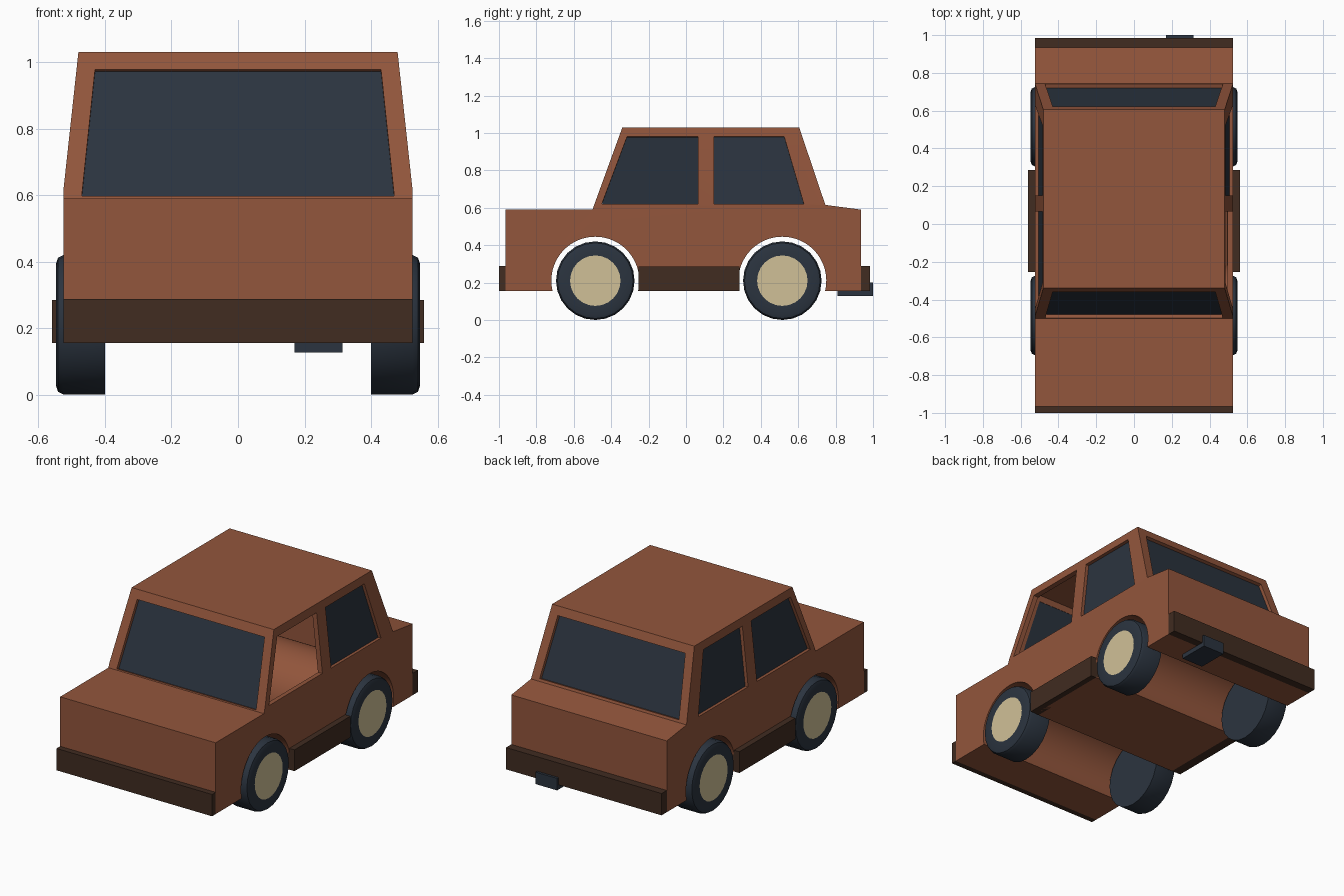
import bpy, bmesh, math
from mathutils import Vector

if "Cube" in bpy.data.objects:
    bpy.data.objects.remove(bpy.data.objects["Cube"])


def material(name, rgb):
    m = bpy.data.materials.new(name)
    m.use_nodes = True
    m.diffuse_color = (*rgb, 1)
    bsdf = m.node_tree.nodes["Principled BSDF"]
    bsdf.inputs["Base Color"].default_value = (*rgb, 1)
    bsdf.inputs["Roughness"].default_value = 0.8
    return m


PAINT = material("rust_brown_paint", (0.29, 0.092, 0.045))
TRIM = material("dark_brown_trim", (0.052, 0.025, 0.015))
DARK = material("blue_black", (0.024, 0.034, 0.05))
HUB = material("beige_hub", (0.63, 0.53, 0.31))


def finish(bm, name, *mats):
    bmesh.ops.recalc_face_normals(bm, faces=bm.faces)
    mesh = bpy.data.meshes.new(name)
    bm.to_mesh(mesh)
    bm.free()
    for m in mats:
        mesh.materials.append(m)
    ob = bpy.data.objects.new(name, mesh)
    bpy.context.collection.objects.link(ob)
    return ob


def activate(ob):
    bpy.ops.object.select_all(action="DESELECT")
    ob.select_set(True)
    bpy.context.view_layer.objects.active = ob


def smooth(ob, angle):
    activate(ob)
    bpy.ops.object.shade_smooth_by_angle(angle=math.radians(angle))


def box(name, lo, hi, mat):
    bm = bmesh.new()
    bmesh.ops.create_cube(bm, size=1)
    for v in bm.verts:
        v.co = [a + (b - a) * (c + 0.5) for a, b, c in zip(lo, hi, v.co)]
    return finish(bm, name, mat)


def ngon(bm, pts):
    bm.faces.new([bm.verts.new(p) for p in pts])


def grid(bm, rows, holes=()):
    """Quads between rows of points; returns the quads left open as holes."""
    openings = []
    for r, (low, high) in enumerate(zip(rows, rows[1:])):
        for c in range(len(low) - 1):
            quad = [low[c], low[c + 1], high[c + 1], high[c]]
            if (r, c) in holes:
                openings.append(quad)
            else:
                ngon(bm, quad)
    return openings


def pane(name, quad, near, far):
    """Thin plate between two offsets along the outward normal of a quad."""
    pts = [Vector(p) for p in quad]
    n = (pts[2] - pts[0]).cross(pts[3] - pts[1]).normalized()
    if n.dot(sum(pts, Vector()) / 4 - Vector((0, 0.12, 0.75))) < 0:
        n.negate()
    a = [p + n * near for p in pts]
    b = [p + n * far for p in pts]
    bm = bmesh.new()
    ngon(bm, a)
    ngon(bm, b)
    grid(bm, [a + a[:1], b + b[:1]])
    bmesh.ops.remove_doubles(bm, verts=bm.verts, dist=0.0005)
    finish(bm, name, DARK)


HALF, FLOOR, AXLE_Z, ARCH = 0.525, 0.155, 0.21, 0.235
AXLES = {"front": -0.485, "rear": 0.515}


# Cabin slopes: half width and the front and rear edges by height
def cabin_x(z):
    return HALF - .045 * max(0, z - .615) / .415


def front_edge(z):
    return -.5 + .16 * (z - .59) / .44


def rear_edge(z):
    return .745 - .14 * (z - .615) / .415


FRONT_Z, REAR_Z = [.59, .62, .98, 1.03], [.615, .63, .98, 1.03]
LOW_COLS, HIGH_COLS = [-.45, .065, .15, .63], [-.315, .065, .15, .525]


def side_rows(s):
    rows = []
    for zf, zr, cols in zip(FRONT_Z, REAR_Z, (LOW_COLS, LOW_COLS, HIGH_COLS, HIGH_COLS)):
        line = [(front_edge(zf), zf)]
        for y in cols:
            belt = .59 + .02 * (y + .5)
            line.append((y, belt if zf == FRONT_Z[0] else zf))
        line.append((rear_edge(zr), zr))
        rows.append([(s * cabin_x(z), y, z) for y, z in line])
    return rows


def end_rows(edge, corner_z, window_z):
    rows = []
    for zc, zw, x in zip(corner_z, window_z, (.47, .47, .43, .43)):
        xc = cabin_x(zc)
        rows.append([(-xc, edge(zc), zc), (-x, edge(zw), zw), (x, edge(zw), zw), (xc, edge(zc), zc)])
    return rows


# Lower outline: bonnet, nose, floor with wheel arches, tail and boot lid
outline = [(-.5, .59), (-.965, .59), (-.965, FLOOR)]
dip = math.asin((AXLE_Z - FLOOR) / ARCH)
STEPS = 44
for y in AXLES.values():
    for i in range(STEPS + 1):
        a = math.pi + dip - (math.pi + 2 * dip) * i / STEPS
        outline.append((y + ARCH * math.cos(a), AXLE_Z + ARCH * math.sin(a)))
outline += [(.935, FLOOR), (.935, .59), (.745, .615)]

# Body sheet with window openings, thickened inwards
bm = bmesh.new()
grid(bm, [[(x, y, z) for x in (-HALF, -.47, .47, HALF)] for y, z in outline])
windows = {}
roof = {}
for s, side in ((1, "left"), (-1, "right")):
    rows = side_rows(s)
    panes = grid(bm, rows, {(1, 1), (1, 3)})
    windows[side + "_front_window"], windows[side + "_rear_window"] = panes
    ngon(bm, [(s * HALF, y, z) for y, z in outline] + rows[0][-2:0:-1])
    roof[side] = rows[-1]
nose = end_rows(front_edge, FRONT_Z, [.59, .597, .978, 1.03])
tail = end_rows(rear_edge, REAR_Z, REAR_Z)
windows["windscreen"], = grid(bm, nose, {(1, 1)})
windows["rear_window"], = grid(bm, tail, {(1, 1)})
ngon(bm, roof["left"] + tail[-1][2:0:-1] + roof["right"][::-1] + nose[-1][1:3])
bmesh.ops.remove_doubles(bm, verts=bm.verts, dist=0.0005)
body = finish(bm, "body", PAINT)
shell = body.modifiers.new("shell", "SOLIDIFY")
shell.thickness, shell.offset = 0.03, -1
shell.use_even_offset = shell.use_quality_normals = True
activate(body)
bpy.ops.object.modifier_apply(modifier=shell.name)
smooth(body, 5.3)

# Glass, with the left front window open
del windows["left_front_window"]
for name, quad in windows.items():
    pane(name, quad, -0.02, -0.027)

# Bumpers, sills and exhaust
box("front_bumper", (-.525, -1, .155), (.525, -.965, .288), TRIM)
box("rear_bumper", (-.525, .935, .155), (.525, .985, .288), TRIM)
box("left_sill", (.5, -.255, .155), (.56, .285, .285), TRIM)
box("right_sill", (-.56, -.255, .155), (-.5, .285, .285), TRIM)
box("exhaust", (.17, .81, .127), (.315, 1, .2), DARK)


# Wheels: lathed tyre with a flat hub disc
def wheel(name, s, y):
    profile = [(.4, 0), (.4, .21), (.525, .21), (.541, .202), (.547, .185), (.547, .135), (.547, 0)]
    bm = bmesh.new()
    vs = [bm.verts.new((s * x, 0, r)) for x, r in profile]
    edges = [bm.edges.new(p) for p in zip(vs, vs[1:])]
    bmesh.ops.spin(bm, geom=vs + edges, cent=(0, 0, 0), axis=(1, 0, 0),
                   angle=math.tau, steps=24, use_duplicate=False)
    bmesh.ops.remove_doubles(bm, verts=bm.verts, dist=0.0005)
    for f in bm.faces:
        c = f.calc_center_median()
        f.material_index = int(abs(c.x) > .546 and math.hypot(c.y, c.z) < .12)
    bmesh.ops.translate(bm, verts=bm.verts, vec=(0, y, AXLE_Z))
    smooth(finish(bm, name, DARK, HUB), 40)


for end, y in AXLES.items():
    wheel("left_" + end + "_wheel", 1, y)
    wheel("right_" + end + "_wheel", -1, y)
